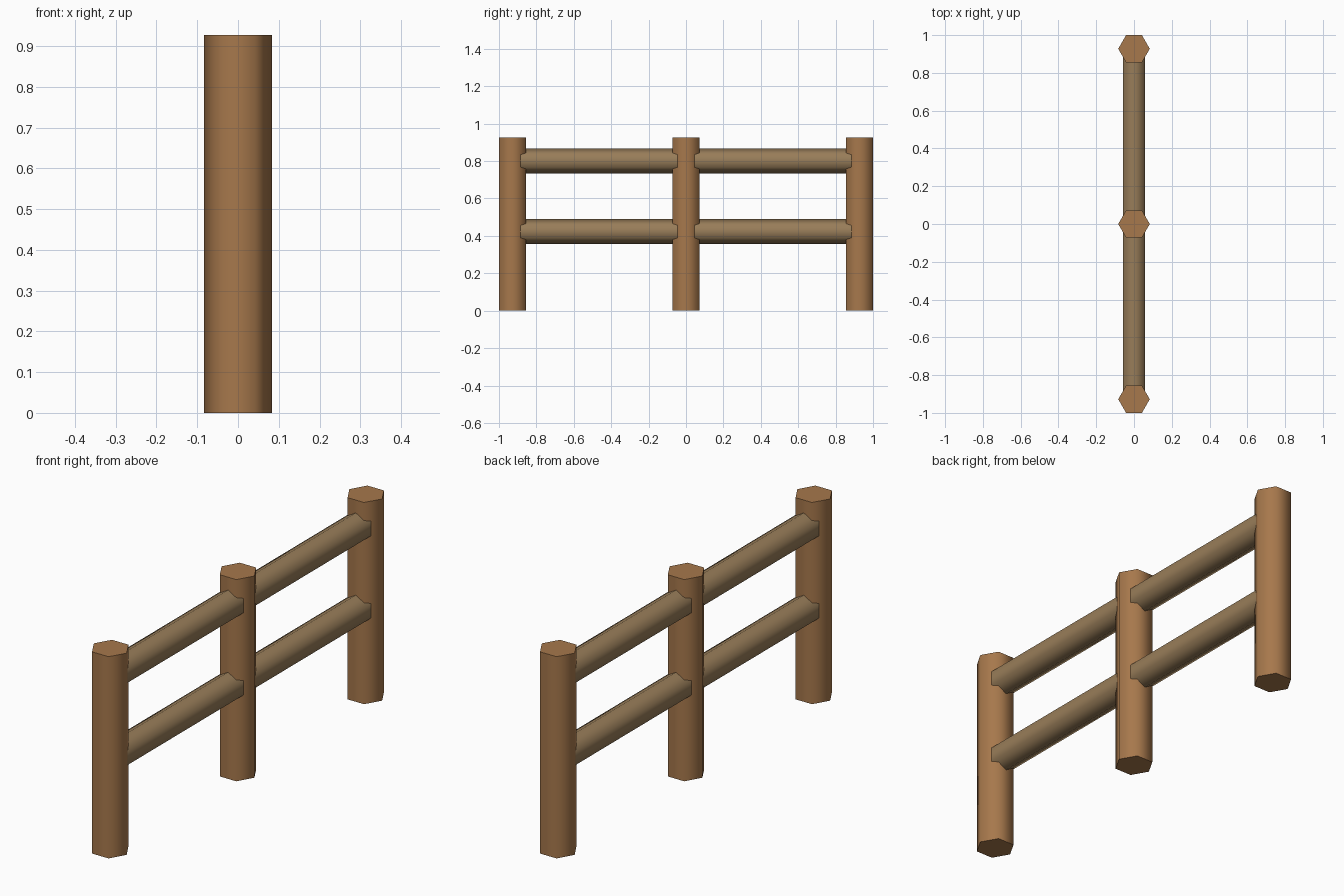
import bpy, bmesh, math

if "Cube" in bpy.data.objects:
    bpy.data.objects.remove(bpy.data.objects["Cube"])


def material(name, rgb):
    m = bpy.data.materials.new(name)
    m.diffuse_color = (*rgb, 1)
    m.use_nodes = True
    m.node_tree.nodes["Principled BSDF"].inputs["Base Color"].default_value = m.diffuse_color
    return m


POST = material("warm_brown_wood", (0.385, 0.188, 0.072))
RAIL = material("grey_brown_wood", (0.315, 0.205, 0.100))


def hex_prism(name, place, length, mat):
    """Six-sided log; place(angle, t) gives a point, t = 0 or 1 along the log."""
    bm = bmesh.new()
    rings = [[bm.verts.new(place(i * math.pi / 3, t * length)) for i in range(6)]
             for t in (0, 1)]
    a, b = rings
    for i in range(6):
        j = (i + 1) % 6
        bm.faces.new((a[i], a[j], b[j], b[i]))
    bm.faces.new(a[::-1])
    bm.faces.new(b)
    bmesh.ops.recalc_face_normals(bm, faces=bm.faces)
    # Smooth sides, sharp rims
    for f in bm.faces:
        f.smooth = len(f.verts) == 4
    for e in bm.edges:
        e.smooth = all(len(f.verts) == 4 for f in e.link_faces)
    me = bpy.data.meshes.new(name)
    bm.to_mesh(me)
    bm.free()
    me.materials.append(mat)
    ob = bpy.data.objects.new(name, me)
    bpy.context.collection.objects.link(ob)
    return ob


POST_R, POST_H, RAIL_R = 0.0835, 0.927, 0.067
END_Y = 1 - POST_R * math.cos(math.pi / 6)

# Upright posts, corners pointing along x
for name, y in (("front_post", -END_Y), ("middle_post", 0), ("back_post", END_Y)):
    hex_prism(name, lambda a, t, y=y: (POST_R * math.cos(a), y + POST_R * math.sin(a), t),
              POST_H, POST)

# Horizontal rails, corners pointing up, ends buried in the posts
for level, z in (("lower", 0.423), ("upper", 0.801)):
    for bay, y in (("front", -END_Y), ("back", 0)):
        hex_prism(f"{level}_{bay}_rail",
                  lambda a, t, y=y, z=z: (RAIL_R * math.sin(a), y + t, z + RAIL_R * math.cos(a)),
                  END_Y, RAIL)
